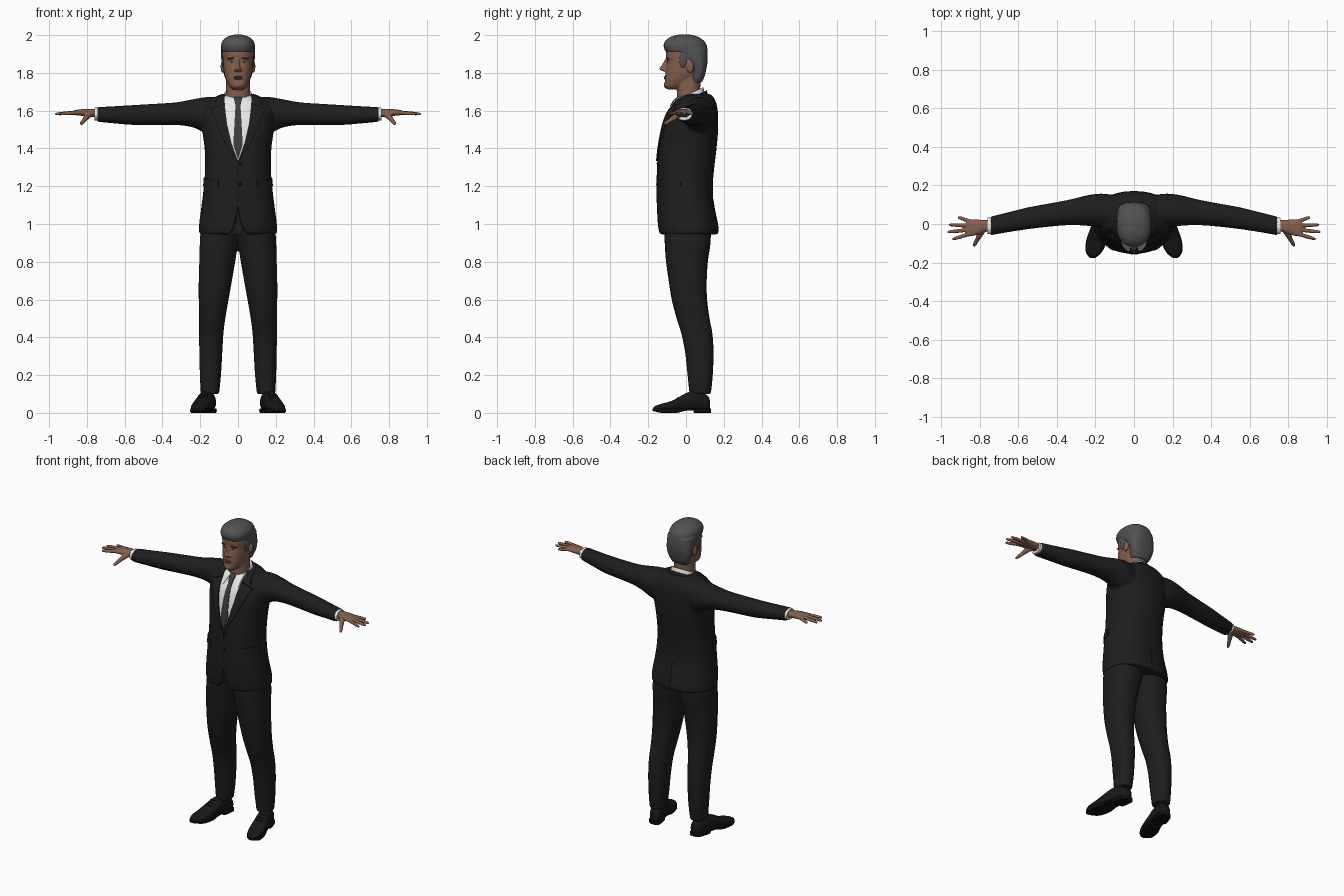
import bpy, bmesh, math
from mathutils import Vector
from mathutils.bvhtree import BVHTree

if "Cube" in bpy.data.objects:
    bpy.data.objects.remove(bpy.data.objects["Cube"])


def material(name, r, g, b):
    m = bpy.data.materials.new(name)
    m.use_nodes = True
    m.diffuse_color = (r, g, b, 1)
    bsdf = m.node_tree.nodes["Principled BSDF"]
    bsdf.inputs["Base Color"].default_value = (r, g, b, 1)
    bsdf.inputs["Roughness"].default_value = 0.8
    return m


SUIT = material("suit_black", .013, .013, .013)
SEAM = material("seam_black", .005, .005, .005)
SHOE = material("shoe_black", .009, .009, .009)
SKIN = material("skin", .23, .115, .075)
LIP = material("lip", .17, .075, .055)
HAIR = material("hair_grey", .085, .085, .085)
SHIRT = material("shirt_white", .8, .8, .8)
TIE = material("tie_grey", .045, .045, .045)
IRIS = material("iris_dark", .02, .015, .012)


def section(c, u, v, p=2.3, n=32):
    """Superellipse ring around c with half axes u and v."""
    c, u, v = Vector(c), Vector(u), Vector(v)
    f = lambda w: math.copysign(abs(w) ** (2 / p), w)
    angles = [2 * math.pi * i / n for i in range(n)]
    return [c + u * f(math.cos(a)) + v * f(math.sin(a)) for a in angles]


def level(z, hx, front, back, x=0, p=2.3, tilt=0):
    """Horizontal ring, optionally rising towards the back."""
    hy = (back - front) / 2
    return section((x, (front + back) / 2, z), (hx, 0, 0), (0, hy, hy * tilt), p)


def loft(bm, rings, k=4):
    """Closed skin through rings, smoothed along its length."""
    rows = []
    for i in range(len(rings) - 1):
        a, b, c, d = (rings[max(0, min(len(rings) - 1, i + j))] for j in (-1, 0, 1, 2))
        for s in range(k):
            t = s / k
            rows.append([q + t / 2 * (r - p + t * (2 * p - 5 * q + 4 * r - w + t * (3 * (q - r) + w - p)))
                         for p, q, r, w in zip(a, b, c, d)])
    rows.append(rings[-1])
    vs = [[bm.verts.new(p) for p in row] for row in rows]
    n = len(rings[0])
    for a, b in zip(vs, vs[1:]):
        for i in range(n):
            bm.faces.new((a[i], a[(i + 1) % n], b[(i + 1) % n], b[i]))
    bm.faces.new(vs[0])
    bm.faces.new(vs[-1])


def tube(bm, a, b, r0, r1):
    """Tapered round-ended finger or cord."""
    a, b = Vector(a), Vector(b)
    d = (b - a).normalized()
    u = d.cross(Vector((0, 0, 1))).normalized()
    v = u.cross(d)
    rings = []
    for t, s in ((0, 1), (.3, .95), (.5, 1), (.8, .95), (.95, .7), (1, .2)):
        r = (r0 + (r1 - r0) * t) * s
        rings.append(section(a.lerp(b, t), u * r, v * r, 2, 12))
    loft(bm, rings, 2)


def ball(bm, c, r):
    res = bmesh.ops.create_uvsphere(bm, u_segments=20, v_segments=12, radius=1)
    bmesh.ops.scale(bm, vec=r, verts=res["verts"])
    bmesh.ops.translate(bm, vec=c, verts=res["verts"])


def finish(name, bm, mat, voxel=0, relax=0, cutter=None):
    """Make the object; fuse and relax the shells when voxel is given."""
    bmesh.ops.recalc_face_normals(bm, faces=bm.faces)
    me = bpy.data.meshes.new(name)
    bm.to_mesh(me)
    bm.free()
    ob = bpy.data.objects.new(name, me)
    bpy.context.collection.objects.link(ob)
    if voxel:
        m = ob.modifiers.new("fuse", 'REMESH')
        m.mode, m.voxel_size = 'VOXEL', voxel
        m = ob.modifiers.new("relax", 'SMOOTH')
        m.factor, m.iterations = .5, relax
        if cutter:
            m = ob.modifiers.new("cut", 'BOOLEAN')
            m.operation, m.object = 'DIFFERENCE', cutter
        dg = bpy.context.evaluated_depsgraph_get()
        baked = bpy.data.meshes.new_from_object(ob.evaluated_get(dg))
        ob.modifiers.clear()
        ob.data = baked
    ob.data.materials.clear()
    ob.data.materials.append(mat)
    return ob


# Jacket: torso and sleeves fused, with a rounded opening at the hem
bm = bmesh.new()
opening = [(.95 - .02, .06), (.955, .045), (.975, .03), (1.03, .012), (1.09, .002)]
loft(bm, [section((0, -.15, z), (w, 0, 0), (0, .06, 0), 6, 16) for z, w in opening])
cutter = finish("hem_cutter", bm, SUIT)
cutter.hide_render = True
bm = bmesh.new()
loft(bm, [level(*r) for r in (
    (.945, .206, -.142, .172), (1, .206, -.15, .168), (1.1, .193, -.154, .148), (1.2, .181, -.154, .142),
    (1.3, .174, -.152, .15), (1.4, .177, -.144, .162), (1.5, .19, -.128, .17), (1.58, .195, -.103, .17),
    (1.63, .18, -.07, .163), (1.665, .135, -.045, .15), (1.688, .09, .0, .13))])
sleeve = ((.1, .06, 1.57, .09, .1), (.17, .07, 1.576, .088, .096), (.24, .07, 1.586, .08, .074),
          (.33, .061, 1.584, .067, .06), (.45, .045, 1.58, .06, .056), (.55, .03, 1.577, .057, .053),
          (.65, .01, 1.578, .052, .046), (.745, -.01, 1.58, .049, .039))
for s in (1, -1):
    loft(bm, [section((s * x, y, z), (0, ry, 0), (0, 0, rz), 2.1) for x, y, z, ry, rz in sleeve])
jacket = finish("jacket", bm, SUIT, .008, 5, cutter)
bpy.data.objects.remove(cutter)
tree = BVHTree.FromPolygons([v.co for v in jacket.data.vertices], [p.vertices[:] for p in jacket.data.polygons])


def drape(name, left, right, mat, lift, thick=.004, wrap=False, side=-1, cols=8, k=8):
    """Plate between two edge lines of (x, z), laid on the jacket; wrap reads x as an angle."""
    bm = bmesh.new()
    rows = []
    for i in range(len(left) - 1):
        for s in range(k + (i == len(left) - 2)):
            a = Vector(left[i]).lerp(Vector(left[i + 1]), s / k)
            b = Vector(right[i]).lerp(Vector(right[i + 1]), s / k)
            row = []
            for j in range(cols + 1):
                x, z = a.lerp(b, j / cols)
                d = Vector((-math.sin(x), math.cos(x), 0)) if wrap else Vector((0, -side, 0))
                o = Vector((0, 0, z)) - d if wrap else Vector((x, side, z))
                hit = tree.ray_cast(o, d)[0] or tree.find_nearest((x, -.04, z))[0]
                row.append((bm.verts.new(hit - d * lift), bm.verts.new(hit - d * (lift - thick))))
            rows.append(row)
    for f in (0, 1):
        for r, q in zip(rows, rows[1:]):
            for j in range(cols):
                bm.faces.new((r[j][f], r[j + 1][f], q[j + 1][f], q[j][f]))
    rim = rows[0] + [r[-1] for r in rows[1:]] + rows[-1][-2::-1] + [r[0] for r in rows[-2:0:-1]]
    for a, b in zip(rim, rim[1:] + rim[:1]):
        bm.faces.new((a[0], b[0], b[1], a[1]))
    return finish(name, bm, mat)


def mirrored(pts, s):
    return [(s * x, z) for x, z in pts]


# Shirt front, tie, lapels and collar leaves
vee = [(.072, 1.675), (.069, 1.62), (.058, 1.53), (.035, 1.43), (.002, 1.338)]
drape("shirt_front", mirrored(vee, -1), vee, SHIRT, .002, cols=16)
blade = [(.012, 1.65), (.019, 1.53), (.025, 1.42), (.002, 1.345)]
drape("tie_blade", mirrored(blade, -1), blade, TIE, .006)
knot = [(.02, 1.672), (.021, 1.66), (.012, 1.625)]
drape("tie_knot", mirrored(knot, -1), knot, TIE, .013, .009)
for s, tag in ((1, "left"), (-1, "right")):
    drape(tag + "_lapel", mirrored([(.07, 1.64)] + vee[1:], s),
          mirrored([(.143, 1.612), (.138, 1.595), (.112, 1.53), (.07, 1.43), (.006, 1.334)], s), SUIT, .009, .009)
    drape(tag + "_jacket_collar", mirrored([(.074, 1.685), (.07, 1.643)], s),
          mirrored([(.1, 1.685), (.127, 1.632)], s), SUIT, .009, .009)
    drape(tag + "_shirt_collar_leaf", mirrored([(.018, 1.668), (.046, 1.606)], s),
          mirrored([(.07, 1.69), (.062, 1.61)], s), SHIRT, .009, .008)
    drape(tag + "_pocket_flap", mirrored([(.65, 1.235), (.65, 1.195)], s),
          mirrored([(1.42, 1.243), (1.42, 1.2)], s), SUIT, .006, .006, wrap=True)
drape("front_seam", [(-.002, 1.335), (-.002, 1.08)], [(.002, 1.335), (.002, 1.08)], SEAM, .002, cols=2)
drape("back_vent", [(-.002, 1.12), (-.002, .955)], [(.002, 1.12), (.002, .955)], SEAM, .002, side=1, cols=2)
for i, z in enumerate((1.32, 1.21)):
    bm = bmesh.new()
    y = tree.ray_cast(Vector((.012, -1, z)), Vector((0, 1, 0)))[0].y
    ball(bm, (.012, y, z), (.009, .005, .009))
    finish(f"button_{i + 1}", bm, SEAM)

# Collar bands around the neck, rising to the nape
for name, mat, hx, front, back, top in (("shirt_collar_band", SHIRT, .073, -.052, .093, 1.688),
                                        ("jacket_collar_band", SUIT, .087, -.03, .112, 1.672)):
    bm = bmesh.new()
    loft(bm, [level(top - .06, hx + .012, front, back + .012, tilt=.5),
              level(top - .006, hx, front, back, tilt=.5), level(top, hx - .005, front + .004, back - .005, tilt=.5)])
    finish(name, bm, mat)

# Trousers: both legs fused at the hips
bm = bmesh.new()
leg = ((.1, .1, .197, .018, .132), (.2, .09, .202, .008, .142), (.32, .083, .205, -.005, .146),
       (.42, .077, .206, -.025, .14), (.5, .067, .206, -.05, .125), (.6, .05, .208, -.076, .112),
       (.7, .032, .208, -.092, .11), (.8, .015, .205, -.106, .116), (.88, .002, .203, -.112, .128),
       (.94, -.01, .2, -.114, .132), (1, -.02, .19, -.112, .132))
for s in (1, -1):
    loft(bm, [level(z, (b - a) / 2, f, r, s * (a + b) / 2) for z, a, b, f, r in leg])
finish("trousers", bm, SUIT, .008, 4)

# Shoes: upper, sole with heel, laces
upper = ((.128, .02, .06), (.115, .034, .09), (.07, .041, .112), (.02, .042, .112), (-.03, .046, .088),
         (-.08, .05, .062), (-.13, .044, .048), (-.16, .028, .038), (-.173, .01, .028))
sole = ((.132, .024, 0), (.118, .038, 0), (.08, .043, 0), (.042, .043, 0), (.038, .042, .013), (-.01, .043, .01),
        (-.04, .048, .001), (-.08, .053, 0), (-.13, .048, 0), (-.16, .032, .006), (-.177, .012, .01))
for s, tag in ((1, "left"), (-1, "right")):
    cx = lambda y: s * (.15 + (.12 - y) * .22)
    bm = bmesh.new()
    loft(bm, [section((cx(y), y, (h + .012) / 2), (w, 0, 0), (0, 0, (h - .012) / 2), 2.5) for y, w, h in upper])
    finish(tag + "_shoe_upper", bm, SHOE)
    bm = bmesh.new()
    loft(bm, [section((cx(y), y, (b + .024) / 2), (w, 0, 0), (0, 0, (.024 - b) / 2), 8) for y, w, b in sole], 2)
    finish(tag + "_shoe_sole", bm, SEAM)
    bm = bmesh.new()
    for y, z in ((.0, .104), (-.02, .094), (-.04, .084)):
        tube(bm, (cx(y) - .022, y, z - .004), (cx(y) + .022, y, z - .004), .005, .005)
    finish(tag + "_laces", bm, SEAM)

# Shirt cuffs and hands
palm = ((.73, -.01, 1.584, .03, .023), (.77, -.01, 1.588, .03, .021), (.81, -.016, 1.59, .039, .019),
        (.85, -.02, 1.59, .044, .015), (.872, -.02, 1.59, .04, .01))
fingers = ((.855, -.052, .945, -.08), (.86, -.03, .97, -.042), (.86, -.008, .963, -.004), (.85, .013, .915, .036))
for s, tag in ((1, "left"), (-1, "right")):
    bm = bmesh.new()
    loft(bm, [section((s * x, -.01, 1.582), (0, r + .009, 0), (0, 0, r), 2.1)
              for x, r in ((.72, .031), (.75, .034), (.76, .033))])
    finish(tag + "_cuff", bm, SHIRT)
    bm = bmesh.new()
    loft(bm, [section((s * x, y, z), (0, ry, 0), (0, 0, rz)) for x, y, z, ry, rz in palm])
    for x, y, tx, ty in fingers:
        tube(bm, (s * x, y, 1.59), (s * tx, ty, 1.582), .0115, .0085)
    tube(bm, (s * .785, -.03, 1.582), (s * .815, -.08, 1.553), .018, .013)
    tube(bm, (s * .808, -.07, 1.558), (s * .833, -.115, 1.528), .013, .009)
    finish(tag + "_hand", bm, SKIN, .0035, 2)

# Head: neck, skull, nose, brow, chin and ears fused
bm = bmesh.new()
loft(bm, [level(*r) for r in ((1.62, .068, -.045, .08), (1.7, .064, -.048, .075), (1.8, .062, -.05, .08))])
loft(bm, [level(*r) for r in (
    (1.713, .028, -.1, -.02), (1.73, .046, -.112, .0), (1.76, .061, -.112, .04), (1.79, .071, -.11, .075),
    (1.83, .077, -.107, .092), (1.86, .08, -.102, .1), (1.9, .082, -.107, .104), (1.94, .079, -.1, .1),
    (1.97, .06, -.07, .075), (1.985, .03, -.04, .04))])
loft(bm, [section((0, y, z), (w, 0, 0), (0, d, 0), 2, 16) for z, y, w, d in (
    (1.808, -.108, .012, .01), (1.815, -.115, .017, .02), (1.824, -.118, .014, .023), (1.845, -.108, .009, .018),
    (1.875, -.1, .008, .01))])
ball(bm, (0, -.103, 1.735), (.024, .015, .017))
for s in (1, -1):
    ball(bm, (s * .032, -.09, 1.876), (.026, .014, .007))
    ball(bm, (s * .013, -.112, 1.816), (.009, .011, .008))
    ball(bm, (s * .082, .022, 1.833), (.01, .02, .033))
finish("head", bm, SKIN, .004, 4)

# Face details
bm = bmesh.new()
for z, h in ((1.779, .005), (1.77, .006)):
    ball(bm, (0, -.105, z), (.024, .013, h))
finish("lips", bm, LIP)
for s, tag in ((1, "left"), (-1, "right")):
    for part, mat, x, y, z, r in (("eye", SHIRT, .032, -.088, 1.857, (.013, .009, .005)),
                                  ("iris", IRIS, .032, -.092, 1.857, (.006, .007, .005)),
                                  ("eyebrow", IRIS, .033, -.096, 1.879, (.021, .009, .003))):
        bm = bmesh.new()
        ball(bm, (s * x, y, z), r)
        finish(f"{tag}_{part}", bm, mat)

# Hair: cap, back of the head and sideburns fused
bm = bmesh.new()
loft(bm, [level(*r) for r in ((1.912, .086, -.109, .11), (1.945, .09, -.119, .11), (1.972, .08, -.107, .093),
                              (1.992, .055, -.078, .062), (2.003, .018, -.035, .02))])
loft(bm, [level(z, w, f, b, 0, 2.6) for z, w, f, b in (
    (1.75, .058, .02, .084), (1.78, .071, .025, .098), (1.82, .082, .03, .108), (1.86, .088, .0, .114),
    (1.9, .09, -.045, .115), (1.93, .09, -.07, .113))])
for s in (1, -1):
    ball(bm, (s * .077, -.015, 1.87), (.009, .022, .045))
finish("hair", bm, HAIR, .005, 4)

# Smooth shading with sharp edges kept
for ob in bpy.context.scene.objects:
    ob.select_set(ob.type == 'MESH')
    if ob.type == 'MESH':
        bpy.context.view_layer.objects.active = ob
bpy.ops.object.shade_smooth_by_angle(angle=math.radians(45))
